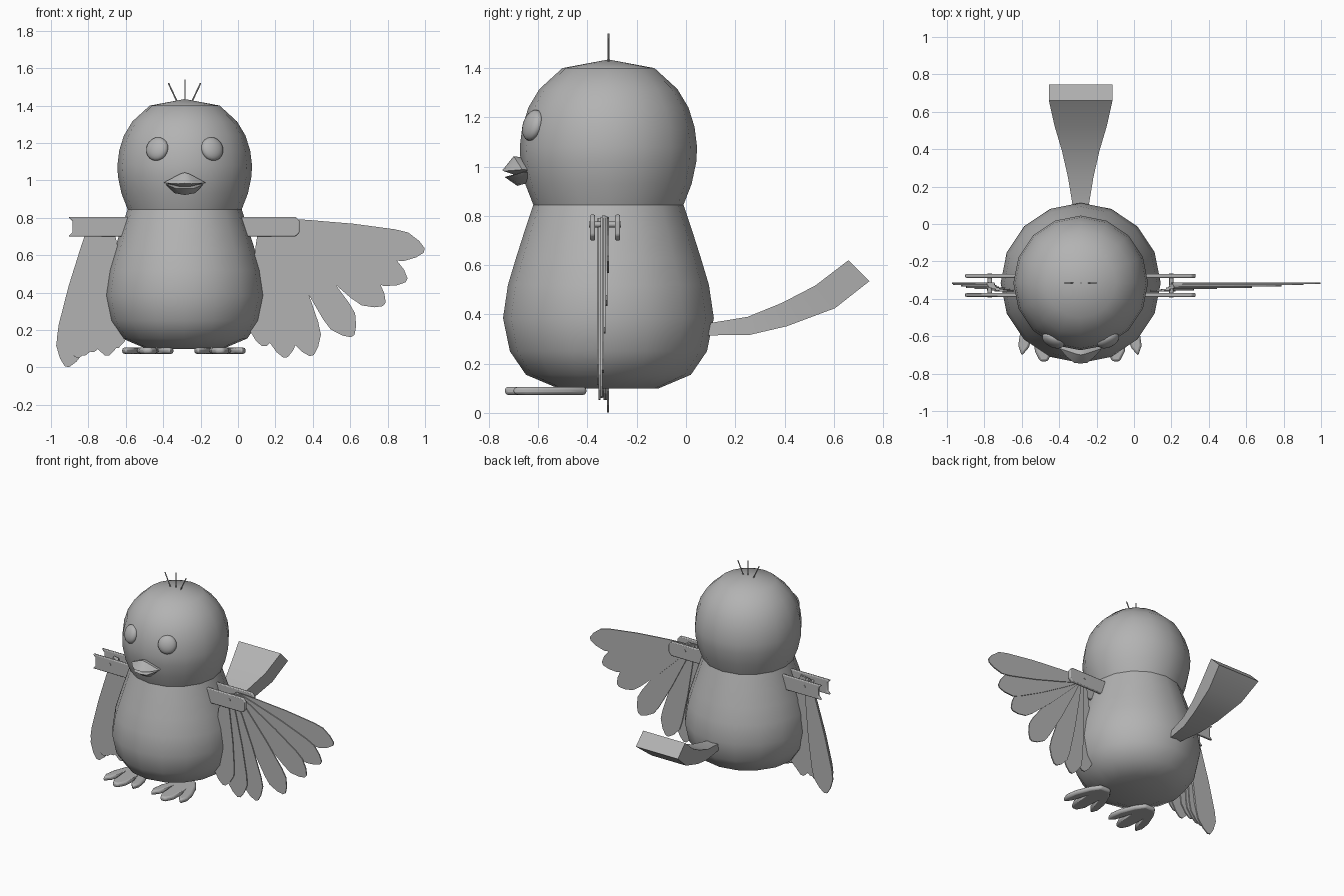
import bpy, bmesh, math
from mathutils import Vector

if "Cube" in bpy.data.objects:
    bpy.data.objects.remove(bpy.data.objects["Cube"])

CX, CY = -0.285, -0.315          # axis of the body
grey = bpy.data.materials.new("plain grey")
grey.diffuse_color = (0.45, 0.45, 0.45, 1)
grey.use_nodes = True
grey.node_tree.nodes["Principled BSDF"].inputs["Base Color"].default_value = grey.diffuse_color


def finish(name, bm, smooth=None):
    bmesh.ops.recalc_face_normals(bm, faces=bm.faces[:])
    me = bpy.data.meshes.new(name)
    bm.to_mesh(me)
    bm.free()
    ob = bpy.data.objects.new(name, me)
    bpy.context.collection.objects.link(ob)
    me.materials.append(grey)
    if smooth:
        bpy.ops.object.select_all(action='DESELECT')
        ob.select_set(True)
        bpy.context.view_layer.objects.active = ob
        bpy.ops.object.shade_smooth_by_angle(angle=math.radians(smooth))
    return ob


def lathe(name, profile, sides=16):
    bm = bmesh.new()
    rings = []
    for r, z in profile:
        rings.append([bm.verts.new((CX + r * math.cos(2 * math.pi * i / sides),
                                    CY + r * math.sin(2 * math.pi * i / sides), z))
                      for i in range(sides)])
    for a, b in zip(rings, rings[1:]):
        for i in range(sides):
            j = (i + 1) % sides
            bm.faces.new((a[i], a[j], b[j], b[i]))
    bm.faces.new(rings[0][::-1])
    bm.faces.new(rings[-1])
    bmesh.ops.remove_doubles(bm, verts=bm.verts[:], dist=0.0005)
    return finish(name, bm, 60)


def slab(name, pts, offset, bevel=0.0, smooth=None):
    """Extrude a flat outline of 3D points by an offset."""
    bm = bmesh.new()
    f = bm.faces.new([bm.verts.new(p) for p in pts])
    ext = bmesh.ops.extrude_face_region(bm, geom=[f])
    bmesh.ops.translate(bm, vec=offset,
                        verts=[v for v in ext["geom"] if isinstance(v, bmesh.types.BMVert)])
    ob = finish(name, bm, smooth)
    if bevel:
        m = ob.modifiers.new("bevel", 'BEVEL')
        m.width, m.segments, m.limit_method = bevel, 2, 'ANGLE'
    return ob


def rod(name, a, b, r, sides=8):
    a, b = Vector(a), Vector(b)
    bm = bmesh.new()
    bmesh.ops.create_cone(bm, cap_ends=True, segments=sides, radius1=r, radius2=r, depth=(b - a).length)
    bm.transform(Vector((b - a)).to_track_quat('Z', 'Y').to_matrix().to_4x4())
    bmesh.ops.translate(bm, vec=(a + b) / 2, verts=bm.verts[:])
    return finish(name, bm, 50)


def hull(name, half):
    """Convex solid from points mirrored across the body axis."""
    bm = bmesh.new()
    for x, y, z in half:
        for s in ((1, -1) if x else (1,)):
            bm.verts.new((CX + s * x, y, z))
    bmesh.ops.convex_hull(bm, input=bm.verts[:])
    return finish(name, bm, 40)


# Body and head
lathe("body", [(0.205, 0.10), (0.335, 0.155), (0.40, 0.25), (0.428, 0.385), (0.408, 0.52),
               (0.375, 0.63), (0.34, 0.74), (0.305, 0.845)])
lathe("head", [(0.305, 0.845), (0.338, 0.93), (0.357, 1.02), (0.36, 1.08), (0.35, 1.16),
               (0.325, 1.24), (0.28, 1.315), (0.187, 1.40), (0.0, 1.435)])

# Eyes: flattened balls lying against the head
for side, s in (("left", -1), ("right", 1)):
    bm = bmesh.new()
    bmesh.ops.create_uvsphere(bm, u_segments=20, v_segments=12, radius=1)
    bmesh.ops.scale(bm, vec=(0.063, 0.065, 0.034), verts=bm.verts[:])
    n = Vector((s * 0.147, -0.305, 0.10))
    bm.transform(n.to_track_quat('Z', 'Y').to_matrix().to_4x4())
    bmesh.ops.translate(bm, vec=(CX + s * 0.147, -0.622, 1.168), verts=bm.verts[:])
    finish(side + "_eye", bm, 60)

# Beak
hull("upper_beak", [(0, -0.70, 1.042), (0.025, -0.695, 1.035), (0.113, -0.665, 0.988), (0.075, -0.71, 0.984),
                    (0.035, -0.742, 0.982), (0, -0.746, 0.985), (0, -0.64, 1.035), (0.10, -0.61, 0.985),
                    (0.03, -0.70, 0.968)])
hull("lower_beak", [(0.10, -0.66, 0.978), (0.05, -0.725, 0.958), (0, -0.737, 0.958), (0.055, -0.68, 0.932),
                    (0, -0.685, 0.922), (0, -0.62, 0.94), (0.08, -0.60, 0.975)])

# Three head hairs
for i, (x0, x1, z1) in enumerate([(-0.325, -0.372, 1.52), (-0.283, -0.283, 1.54), (-0.247, -0.20, 1.52)]):
    rod(f"hair_{i + 1}", (x0, CY, 1.42), (x1, CY, z1), 0.004, 6)

# Tail: lofted rectangle widening along a rising curve
bm = bmesh.new()
prev = None
for hw, yb, zb, yt, zt in [(0.035, 0.03, 0.315, 0.03, 0.355), (0.045, 0.11, 0.315, 0.11, 0.367),
                           (0.068, 0.26, 0.317, 0.25, 0.39), (0.10, 0.41, 0.352, 0.39, 0.447),
                           (0.14, 0.605, 0.425, 0.525, 0.517), (0.17, 0.745, 0.535, 0.66, 0.62)]:
    ring = [bm.verts.new((CX + x, y, z)) for x, y, z in
            [(-hw, yb, zb), (hw, yb, zb), (hw, yt, zt), (-hw, yt, zt)]]
    if prev:
        for i in range(4):
            j = (i + 1) % 4
            bm.faces.new((prev[i], prev[j], ring[j], ring[i]))
    else:
        bm.faces.new(ring[::-1])
    prev = ring
bm.faces.new(prev)
finish("tail", bm, 35)

# Feet: three pointed toes each
half = [(0.04, -0.405), (0.085, -0.47), (0.125, -0.57), (0.137, -0.65), (0.118, -0.705),
        (0.08, -0.66), (0.055, -0.58), (0.048, -0.68), (0.02, -0.735)]
outline = half + [(-x, y) for x, y in reversed(half)]
for side, x0 in (("left", -0.482), ("right", -0.096)):
    slab(side + "_foot", [(x0 + x, y, 0.073) for x, y in outline], (0, 0, 0.033), 0.012, 60)


# Wings: feathers fanned between two rounded plates
def feather(name, root, tip, y):
    root, tip = Vector(root), Vector(tip)
    d = tip - root
    n = Vector((-d.y, d.x)).normalized()
    side = [(0, 0.02), (0.06, 0.03), (0.2, 0.045), (0.5, 0.07), (0.78, 0.082),
            (0.87, 0.078), (0.95, 0.045), (0.995, 0.012)]
    prof = side + [(t, -w) for t, w in reversed(side)]
    pts = [root + d * t + n * w for t, w in prof]
    slab(name, [(p.x, y, p.y) for p in pts], (0, 0.008, 0))


def wing(side, x0, x1, pin, feathers):
    for label, y in (("front", -0.39), ("back", -0.288)):
        c = 0.022
        pts = [(x0, 0.70), (x1 - c, 0.70), (x1, 0.70 + c), (x1, 0.805 - c), (x1 - c, 0.805), (x0, 0.805)]
        slab(f"{side}_wing_{label}_plate", [(x, y, z) for x, z in pts], (0, 0.021, 0), 0.006, 40)
    rod(side + "_wing_pin", (pin, -0.393, 0.765), (pin, -0.264, 0.765), 0.012)
    for i, (root, tip) in enumerate(feathers):
        feather(f"{side}_feather_{i + 1}", root, tip, -0.32 - 0.007 * i)


wing("right", -0.03, 0.33, 0.2,
     [((0.20, 0.775), (1.0, 0.625)), ((0.20, 0.78), (0.905, 0.465)), ((0.20, 0.785), (0.785, 0.335)),
      ((0.20, 0.79), (0.615, 0.165)), ((0.19, 0.79), (0.395, 0.06)), ((0.17, 0.79), (0.255, 0.05)),
      ((0.14, 0.79), (0.14, 0.11))])
wing("left", -0.54, -0.885, -0.77,
     [((-0.765, 0.79), (-0.915, 0.0)), ((-0.765, 0.79), (-0.91, 0.05)), ((-0.76, 0.79), (-0.86, 0.05)),
      ((-0.755, 0.79), (-0.83, 0.06)), ((-0.74, 0.79), (-0.78, 0.08)), ((-0.72, 0.79), (-0.70, 0.06)),
      ((-0.70, 0.79), (-0.65, 0.10))])
